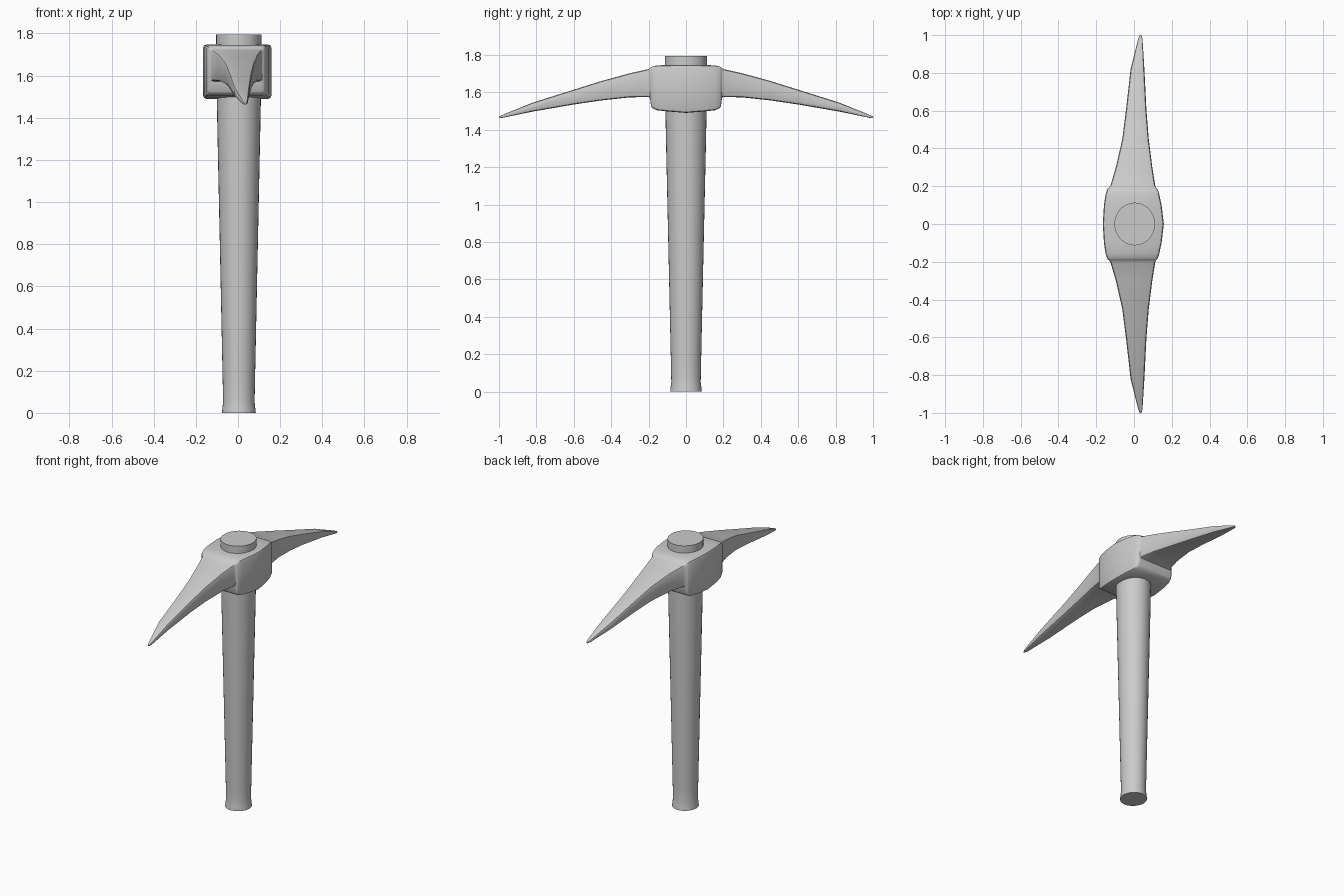
import bpy, bmesh
from math import cos, sin, pi

if "Cube" in bpy.data.objects:
    bpy.data.objects.remove(bpy.data.objects["Cube"])


def finish(name, bm):
    bmesh.ops.recalc_face_normals(bm, faces=bm.faces)
    mesh = bpy.data.meshes.new(name)
    bm.to_mesh(mesh)
    bm.free()
    obj = bpy.data.objects.new(name, mesh)
    bpy.context.collection.objects.link(obj)
    bpy.ops.object.select_all(action='DESELECT')
    obj.select_set(True)
    bpy.context.view_layer.objects.active = obj
    bpy.ops.object.shade_smooth_by_angle(angle=0.6)
    return obj


def loft(name, rings):
    """Skin a list of equal-length point rings and cap both ends."""
    bm = bmesh.new()
    rows = [[bm.verts.new(p) for p in ring] for ring in rings]
    n = len(rows[0])
    for a, b in zip(rows, rows[1:]):
        for i in range(n):
            j = (i + 1) % n
            bm.faces.new((a[i], a[j], b[j], b[i]))
    bm.faces.new(rows[0])
    bm.faces.new(rows[-1])
    return finish(name, bm)


def section(y, x0, x1, z0, z1):
    """Rectangular cross-section with rounded corners."""
    r = min(0.014, (x1 - x0) * 0.3, (z1 - z0) * 0.3)
    ring = []
    for cx, cz, start in ((x1 - r, z1 - r, 0), (x0 + r, z1 - r, 1),
                          (x0 + r, z0 + r, 2), (x1 - r, z0 + r, 3)):
        for k in range(3):
            a = (start + k / 2) * pi / 2
            ring.append((cx + r * cos(a), y, cz + r * sin(a)))
    return ring


# Handle: tapered round shaft with a small flare at the foot
handle_profile = [(0, 0.083), (0.035, 0.079), (0.05, 0.077), (0.15, 0.079),
                  (0.8, 0.093), (1.3, 0.104), (1.55, 0.109), (1.795, 0.111)]
N = 32
loft("handle", [[(0.004 + r * 0.97 * cos(2 * pi * i / N),
                  r * 1.02 * sin(2 * pi * i / N), z) for i in range(N)]
                for z, r in handle_profile])

# Head: half-length stations (distance, left x, right x, bottom z, top z)
stations = [(0, -0.165, 0.158, 1.49, 1.747),
            (0.10, -0.159, 0.146, 1.498, 1.746),
            (0.155, -0.151, 0.134, 1.504, 1.744),
            (0.18, -0.143, 0.127, 1.515, 1.738),
            (0.187, -0.140, 0.122, 1.525, 1.734),
            (0.193, -0.131, 0.115, 1.573, 1.728),
            (0.205, -0.124, 0.112, 1.575, 1.723),
            (0.30, -0.096, 0.097, 1.573, 1.702),
            (0.45, -0.062, 0.078, 1.557, 1.661),
            (0.60, -0.043, 0.066, 1.535, 1.614),
            (0.82, -0.018, 0.055, 1.497, 1.545),
            (0.98, 0.022, 0.045, 1.464, 1.480),
            (1.0, 0.030, 0.040, 1.462, 1.470)]
front = [section(-d, a, b, c, e) for d, a, b, c, e in reversed(stations)]
back = [section(d, a, b, c, e) for d, a, b, c, e in stations[1:]]
loft("pick_head", front + back)
